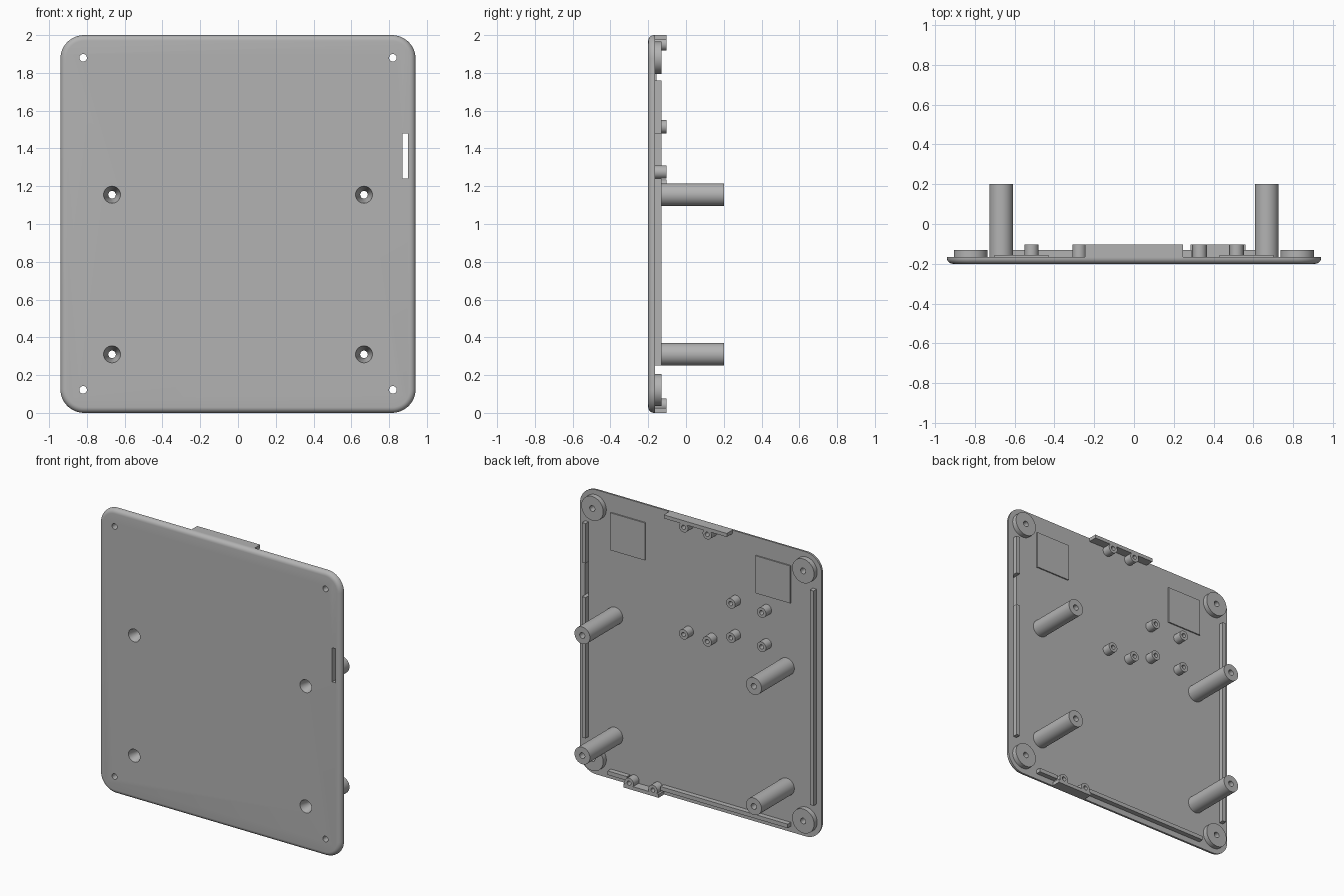
import bpy, bmesh, math
from mathutils import Vector

if "Cube" in bpy.data.objects:
    bpy.data.objects.remove(bpy.data.objects["Cube"])

grey = bpy.data.materials.new("matte_grey")
grey.use_nodes = True
COLOUR = (0.45, 0.45, 0.45, 1)
grey.diffuse_color = COLOUR
grey.node_tree.nodes["Principled BSDF"].inputs["Base Color"].default_value = COLOUR

FRONT, BACK = -0.2, -0.165      # faces of the panel
ROOT = BACK - 0.005             # fittings sink slightly into the panel


def finish(name, bm, smooth=True):
    bmesh.ops.recalc_face_normals(bm, faces=bm.faces)
    mesh = bpy.data.meshes.new(name)
    bm.to_mesh(mesh)
    bm.free()
    mesh.materials.append(grey)
    obj = bpy.data.objects.new(name, mesh)
    bpy.context.collection.objects.link(obj)
    if smooth:
        shade(obj)
    return obj


def shade(obj):
    bpy.ops.object.select_all(action='DESELECT')
    obj.select_set(True)
    bpy.context.view_layer.objects.active = obj
    bpy.ops.object.shade_smooth_by_angle(angle=math.radians(35))


def add_lathe(bm, x, z, profile, closed=True, sides=40):
    """Revolve (radius, y) points about the y axis through x, z."""
    rings = []
    for r, y in profile:
        rings.append([bm.verts.new((x + r * math.cos(math.tau * i / sides), y,
                                    z + r * math.sin(math.tau * i / sides)))
                      for i in range(sides)])
    pairs = list(zip(rings, rings[1:]))
    if closed:
        pairs.append((rings[-1], rings[0]))
    else:
        bm.faces.new(rings[0])
        bm.faces.new(rings[-1])
    for a, b in pairs:
        for i in range(sides):
            j = (i + 1) % sides
            bm.faces.new((a[i], a[j], b[j], b[i]))


def add_box(bm, x0, x1, y0, y1, z0, z1):
    verts = bmesh.ops.create_cube(bm, size=1)["verts"]
    for v in verts:
        v.co = Vector(((x0 + x1) / 2 + v.co.x * (x1 - x0),
                       (y0 + y1) / 2 + v.co.y * (y1 - y0),
                       (z0 + z1) / 2 + v.co.z * (z1 - z0)))


def lathe(name, x, z, profile):
    bm = bmesh.new()
    add_lathe(bm, x, z, profile)
    return finish(name, bm)


def box(name, *bounds):
    bm = bmesh.new()
    add_box(bm, *bounds)
    return finish(name, bm, smooth=False)


def outline(inset, corner=0.125, steps=12):
    """Rounded rectangle in x, z, shrunk by inset."""
    pts = []
    r = corner - inset
    for k, (sx, sz) in enumerate(((1, 1), (-1, 1), (-1, -1), (1, -1))):
        for i in range(steps + 1):
            a = math.pi / 2 * (k + i / steps)
            pts.append((sx * (0.94 - corner) + r * math.cos(a),
                        1 + sz * (1 - corner) + r * math.sin(a)))
    return pts


# Panel with a rounded front edge
bm = bmesh.new()
FILLET = 0.03
layers = [(FILLET * (1 - math.sin(a)), FRONT + FILLET * (1 - math.cos(a)))
          for a in (math.pi / 2 * i / 6 for i in range(7))] + [(0, BACK)]
rings = [[bm.verts.new((x, y, z)) for x, z in outline(inset)] for inset, y in layers]
bm.faces.new(rings[0])
bm.faces.new(rings[-1])
for a, b in zip(rings, rings[1:]):
    for i in range(len(a)):
        j = (i + 1) % len(a)
        bm.faces.new((a[i], a[j], b[j], b[i]))
panel = finish("panel", bm, smooth=False)

corners = [(sx * 0.82, z) for sx in (-1, 1) for z in (0.122, 1.88)]
posts = [(sx * 0.667, z) for sx in (-1, 1) for z in (0.31, 1.155)]

# Openings: screw holes, countersinks and a slot
SINK, HOLE, CONE_END = 0.045, 0.02, -0.1


def cone_radius(y):
    return SINK + (HOLE - SINK) * (y - FRONT) / (CONE_END - FRONT)


bm = bmesh.new()
for x, z in corners:
    add_lathe(bm, x, z, [(HOLE, FRONT - 0.05), (HOLE, BACK + 0.05)], closed=False)
for x, z in posts:
    add_lathe(bm, x, z, [(cone_radius(y), y) for y in (FRONT - 0.02, BACK + 0.02)],
              closed=False)
add_box(bm, 0.872, 0.9, FRONT - 0.05, BACK + 0.05, 1.24, 1.48)
cutter = finish("opening_cutter", bm, smooth=False)
cutter.hide_render = True
mod = panel.modifiers.new("openings", 'BOOLEAN')
mod.operation, mod.solver, mod.object = 'DIFFERENCE', 'EXACT', cutter
bpy.context.view_layer.objects.active = panel
panel.select_set(True)
bpy.ops.object.modifier_apply(modifier=mod.name)
bpy.data.objects.remove(cutter)
shade(panel)

# Round pads behind the corner screws
for x, z in corners:
    lathe("corner_pad", x, z, [(HOLE, ROOT), (0.085, ROOT), (0.085, -0.13), (HOLE, -0.13)])

# Long hollow mounting posts
for x, z in posts:
    lathe("mounting_post", x, z, [(cone_radius(ROOT), ROOT), (0.06, ROOT), (0.06, 0.2),
                                  (HOLE, 0.2), (HOLE, CONE_END)])

# Small standoffs with blind holes
TIP = -0.103
for x, z in ((-0.275, 1.515), (-0.515, 1.515), (-0.275, 1.275), (-0.515, 1.275),
             (0.092, 1.2), (-0.092, 1.2), (0.092, 1.953), (-0.092, 1.953),
             (0.33, 0.042), (0.515, 0.042)):
    lathe("standoff", x, z, [(0.001, ROOT), (0.035, ROOT), (0.035, TIP),
                             (0.015, TIP), (0.015, BACK + 0.01), (0.001, BACK + 0.01)])

# Locating rails along the sides and bottom
RAIL = -0.13
box("right_rail", -0.9, -0.872, ROOT, RAIL, 0.25, 1.76)
box("left_lower_rail", 0.872, 0.9, ROOT, RAIL, 0.25, 1.24)
box("left_upper_rail", 0.872, 0.9, ROOT, RAIL, 1.48, 1.76)
box("bottom_long_rail", -0.7, 0.29, ROOT, RAIL, 0.04, 0.068)
box("bottom_short_rail", 0.55, 0.7, ROOT, RAIL, 0.04, 0.068)

# Lips on the top and bottom edges
box("top_lip", -0.245, 0.245, ROOT, TIP, 1.975, 2.0)
box("bottom_lip", 0.285, 0.56, ROOT, TIP, 0.0, 0.025)

# Thin raised square pads
for sx in (-1, 1):
    lo, hi = sorted((sx * 0.43, sx * 0.7))
    box("square_pad", lo, hi, ROOT, -0.156, 1.61, 1.873)
